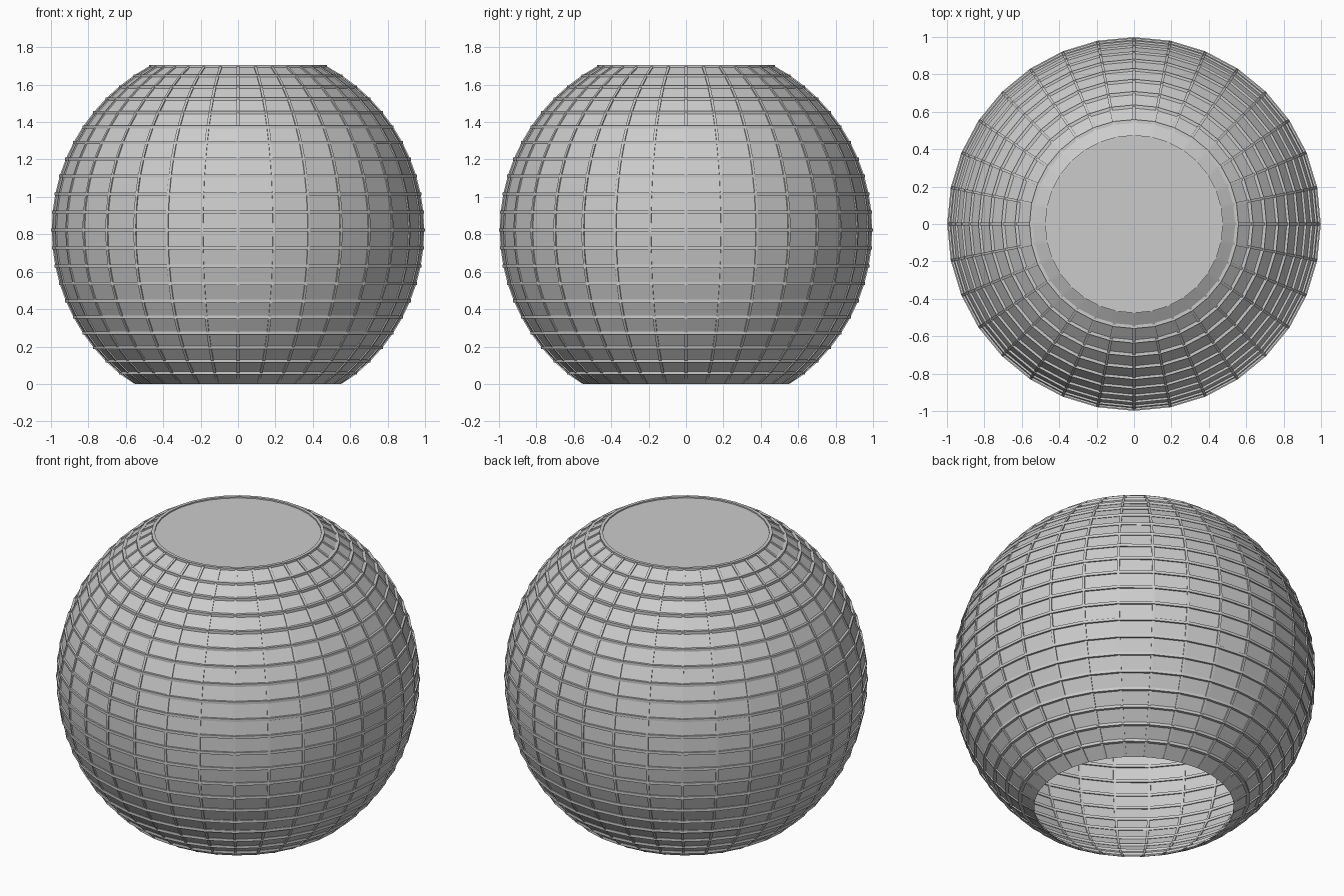
import bpy, bmesh
from math import sin, cos, pi, radians

if "Cube" in bpy.data.objects:
    bpy.data.objects.remove(bpy.data.objects["Cube"])

SEG = 32              # sides around
STEP = radians(5.625)  # latitude step
LOW, HIGH = -10, 11   # truncated latitude range
R = 0.99
CZ = -R * sin(LOW * STEP)


def make(name, verts, faces):
    me = bpy.data.meshes.new(name)
    me.from_pydata(verts, [], faces)
    bm = bmesh.new()
    bm.from_mesh(me)
    bmesh.ops.recalc_face_normals(bm, faces=bm.faces)
    bm.to_mesh(me)
    bm.free()
    ob = bpy.data.objects.new(name, me)
    bpy.context.collection.objects.link(ob)
    return ob


def revolve(verts, faces, profile, closed):
    """Spin an (r, z) profile into SEG flat sides."""
    base, n = len(verts), len(profile)
    for s in range(SEG):
        a = 2 * pi * s / SEG
        verts += [(r * cos(a), r * sin(a), z) for r, z in profile]
    for s in range(SEG):
        t = (s + 1) % SEG
        for i in range(n if closed else n - 1):
            j = (i + 1) % n
            faces.append((base + s * n + i, base + t * n + i,
                          base + t * n + j, base + s * n + j))


def lat(k, off=0.0):
    return (R + off) * cos(k * STEP), CZ + (R + off) * sin(k * STEP)


# Faceted globe shell: open below, flat lid on top
v, f = [], []
prof = [lat(k) for k in range(LOW, HIGH + 1)]
revolve(v, f, prof, False)
n = len(prof)
f.append(tuple(s * n + n - 1 for s in range(SEG)))
make("globe_shell", v, f)

# Horizontal hoops of square section at every latitude
v, f = [], []
h, w = 0.008, 0.009
for k in range(LOW + 1, HIGH + 1):
    r, z = lat(k)
    revolve(v, f, [(r - w, z - h), (r + w, z - h), (r + w, z + h), (r - w, z + h)], True)
make("horizontal_hoops", v, f)

# Upright ribs following the meridians
v, f = [], []
t, d = 0.007, 0.006
for s in range(SEG):
    a = 2 * pi * s / SEG
    base = len(v)
    for k in range(LOW, HIGH + 1):
        for off, side in ((-d, -t), (d, -t), (d, t), (-d, t)):
            r, z = lat(k, off)
            z = max(z, 0.0)
            v.append((r * cos(a) - side * sin(a), r * sin(a) + side * cos(a), z))
    for i in range(n - 1):
        for j in range(4):
            m = (j + 1) % 4
            b = base + i * 4
            f.append((b + j, b + m, b + 4 + m, b + 4 + j))
    e = base + (n - 1) * 4
    f += [(base, base + 1, base + 2, base + 3), (e, e + 1, e + 2, e + 3)]
make("upright_ribs", v, f)
